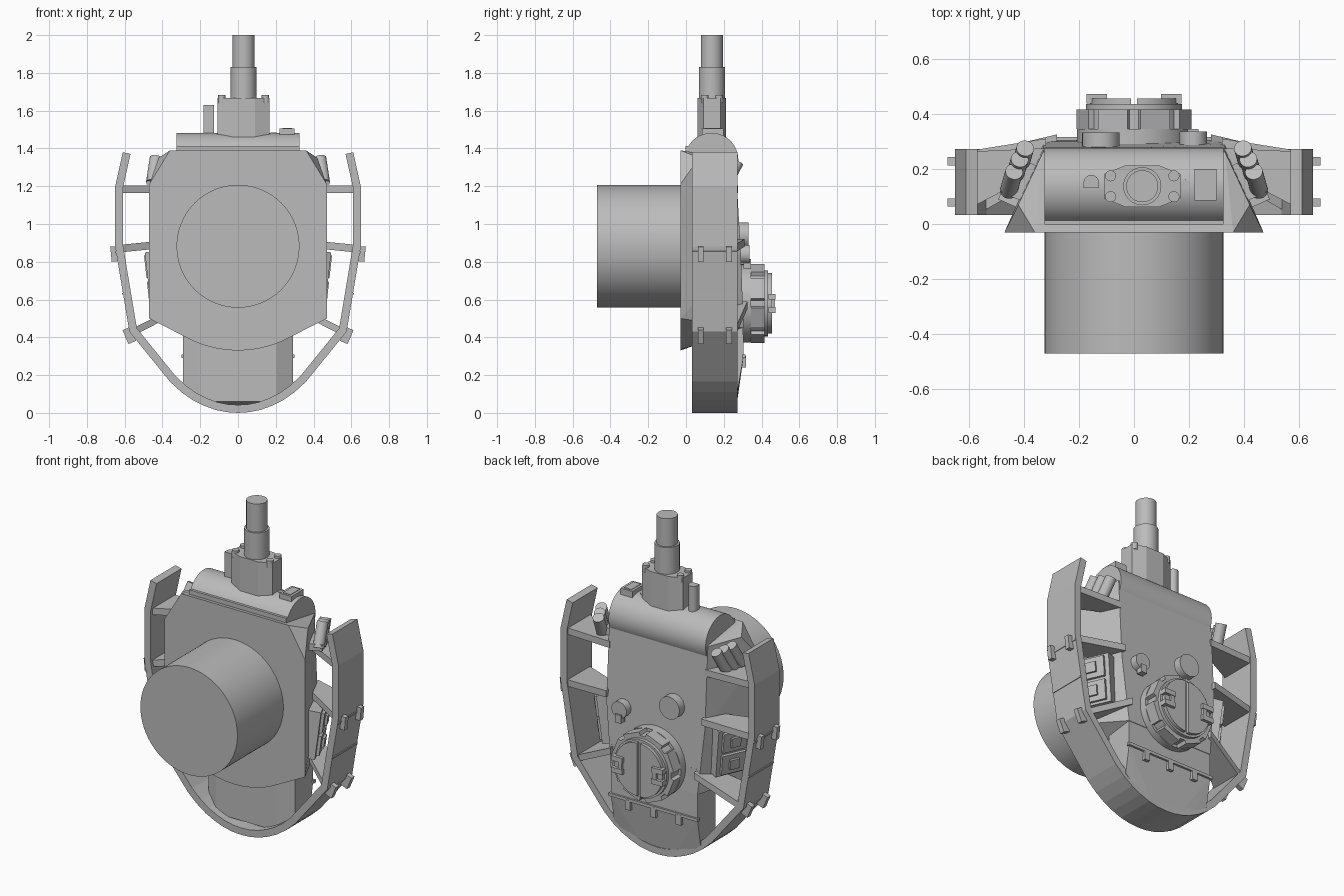
import bpy, bmesh, math
from mathutils import Vector, Matrix

cube = bpy.data.objects.get("Cube")
if cube:
    bpy.data.objects.remove(cube)

grey = bpy.data.materials.new("plain_grey")
grey.use_nodes = True
grey.diffuse_color = (0.5, 0.5, 0.5, 1)
grey.node_tree.nodes["Principled BSDF"].inputs["Base Color"].default_value = (0.5, 0.5, 0.5, 1)


def finish(name, bm, smooth=False):
    bmesh.ops.recalc_face_normals(bm, faces=bm.faces)
    mesh = bpy.data.meshes.new(name)
    bm.to_mesh(mesh)
    bm.free()
    mesh.materials.append(grey)
    obj = bpy.data.objects.new(name, mesh)
    bpy.context.collection.objects.link(obj)
    if smooth:
        bpy.ops.object.select_all(action='DESELECT')
        obj.select_set(True)
        bpy.context.view_layer.objects.active = obj
        bpy.ops.object.shade_smooth_by_angle(angle=math.radians(35))
    return obj


def hull(name, points, smooth=False):
    bm = bmesh.new()
    for p in points:
        bm.verts.new(p)
    res = bmesh.ops.convex_hull(bm, input=bm.verts)
    junk = {g for g in res["geom_interior"] + res["geom_unused"] if isinstance(g, bmesh.types.BMVert)}
    bmesh.ops.delete(bm, geom=list(junk), context='VERTS')
    bmesh.ops.dissolve_limit(bm, angle_limit=0.02, verts=bm.verts, edges=bm.edges)
    return finish(name, bm, smooth)


def mirrored(points):
    return [(s * x, y, z) for x, y, z in points for s in (1, -1)]


def box(name, center, size, rot=None):
    bm = bmesh.new()
    m = Matrix.Translation(center) @ (rot or Matrix()) @ Matrix.Diagonal((*size, 1))
    bmesh.ops.create_cube(bm, size=1, matrix=m)
    return finish(name, bm)


def rod(name, a, b, r, sides=48):
    a, b = Vector(a), Vector(b)
    bm = bmesh.new()
    rot = (b - a).to_track_quat('Z', 'Y').to_matrix().to_4x4()
    bmesh.ops.create_cone(bm, cap_ends=True, segments=sides, radius1=r, radius2=r,
                          depth=(b - a).length, matrix=Matrix.Translation((a + b) / 2) @ rot)
    return finish(name, bm, sides > 8)


# Turret ring drum
rod("ring_drum", (0, -0.47, 0.882), (0, 0, 0.882), 0.325, 96)

# Main body: flat floor plate with a rounded end, tapering to the roof
floor = [(0.36, -0.03, 1.39), (0.47, -0.03, 1.21), (0.47, -0.03, 0.5)]
floor += [(0.58 * math.sin(t), -0.03, 0.91 - 0.58 * math.cos(t))
          for t in [math.radians(6 * i) for i in range(8)]]
roof = [(0.42, 0.07, 1.35), (0.33, 0.262, 1.342), (0.33, 0.29, 0.85), (0.29, 0.305, 0.45)]
hull("body", mirrored(floor + roof))

# Rear bustle reaching down to the rail
hull("bustle", mirrored([(0.205, 0.08, 0.5), (0.29, 0.13, 0.5), (0.205, 0.08, 0.06),
                         (0.29, 0.13, 0.13), (0.29, 0.30, 0.6), (0.29, 0.305, 0.3),
                         (0.29, 0.275, 0.13), (0.2, 0.268, 0.06), (0.1, 0.265, 0.02)]))

# Wraparound basket rail
half = [(0.61, 1.38), (0.65, 1.2), (0.65, 0.88), (0.575, 0.43), (0.36, 0.165),
        (0.3, 0.11), (0.24, 0.068), (0.18, 0.038), (0.12, 0.016), (0.06, 0.004)]
path = half + [(0, 0)] + [(-x, z) for x, z in reversed(half)]
bm = bmesh.new()
rows = [[bm.verts.new((x, y, z)) for x, z in path] for y in (0.033, 0.272)]
for i in range(len(path) - 1):
    bm.faces.new((rows[0][i], rows[0][i + 1], rows[1][i + 1], rows[1][i]))
rail = finish("basket_rail", bm)
inward = rail.data.polygons[0].normal.x < 0
solid = rail.modifiers.new("thickness", 'SOLIDIFY')
solid.thickness = 0.042
solid.offset = 1 if inward else -1
solid.use_even_offset = True

for s, side in ((1, "left"), (-1, "right")):
    # Rail struts, broad at the rail and narrow at the body
    for n, (xo, zo, xi, zi, yi) in enumerate([(0.62, 1.185, 0.32, 1.185, 0.275),
                                              (0.62, 0.87, 0.32, 0.9, 0.31),
                                              (0.55, 0.43, 0.28, 0.57, 0.325)]):
        hull(f"strut_{side}_{n}", [(s * x, y, z + d) for x, z, ys in
             ((xo, zo, (0.045, 0.262)), (xi, zi, (0.2, yi))) for y in ys for d in (-0.02, 0.02)])
    # Rail clamps
    for n, (x, z, tilt) in enumerate([(0.65, 0.842, 0.1), (0.575, 0.41, 0.4)]):
        for y in (0.078, 0.228):
            box(f"clamp_{side}_{n}", (s * x, y, z), (0.045, 0.03, 0.08), Matrix.Rotation(s * tilt, 4, 'Y'))
    # Rail seam bands
    for z in (0.85, 0.63):
        x = 0.65 - (0.88 - z) / 6
        box(f"rail_band_{side}", (s * x, 0.152, z), (0.009, 0.235, 0.012), Matrix.Rotation(s * 0.16, 4, 'Y'))
    # Grenade launchers
    for n, (x, y, z) in enumerate([(0.435, 0.19, 1.35), (0.415, 0.235, 1.34), (0.395, 0.275, 1.33)]):
        rod(f"launcher_{side}_{n}", (s * (x + 0.02), y - 0.07, z - 0.13), (s * x, y, z), 0.032, 24)
    box(f"launcher_bracket_{side}", (s * 0.41, 0.16, 1.23), (0.1, 0.14, 0.04), Matrix.Rotation(s * 0.4, 4, 'Z'))
    # Side stowage boxes with raised square lids
    rot = Matrix.Rotation(s * 0.42, 4, 'Z') @ Matrix.Rotation(s * 0.12, 4, 'Y')
    at = Matrix.Translation((s * 0.405, 0.16, 0.71)) @ rot
    box(f"stowage_{side}", at.translation, (0.07, 0.2, 0.29), rot)
    for dz in (-0.07, 0.07):
        box(f"stowage_lid_{side}", at @ Vector((s * 0.04, 0, dz)), (0.025, 0.15, 0.12), rot)
        box(f"stowage_latch_{side}", at @ Vector((s * 0.055, 0, dz)), (0.022, 0.06, 0.06), rot)

# Curved mantlet
rod("mantlet", (-0.325, 0.135, 1.34), (0.325, 0.135, 1.34), 0.142, 64)
box("mantlet_lip", (0, 0.01, 1.395), (0.65, 0.025, 0.035))
box("sight_hood", (0.26, 0.142, 1.475), (0.08, 0.115, 0.06))
box("sight_window", (0.26, 0.142, 1.506), (0.05, 0.09, 0.005))
rod("sight_port", (0.187, 0.145, 1.44), (0.187, 0.145, 1.485), 0.016, 20)

# Gun with faceted mount, bolts and side barrel
gx, gy = 0.03, 0.137
hull("gun_mount", [(gx + s * x, gy + t * y, z) for x, y in ((0.138, 0.045), (0.06, 0.076))
                   for s in (1, -1) for t in (1, -1) for z in (1.42, 1.668)])
for s in (1, -1):
    for t in (1, -1):
        c = (gx + s * 0.115, gy + t * 0.038)
        rod("mount_bolt", (*c, 1.64), (*c, 1.682), 0.02, 20)
rod("barrel_sleeve", (gx, gy, 1.6), (gx, gy, 1.83), 0.069)
rod("barrel", (gx, gy, 1.8), (gx, gy, 2.0), 0.058)
hull("side_barrel", [(-0.155 + 0.028 * math.cos(a), 0.15 + 0.028 * math.sin(a), z)
     for a in [math.pi * i / 12 for i in range(13)] for z in (1.42, 1.63)]
     + [(x, 0.13, z) for x in (-0.183, -0.127) for z in (1.42, 1.63)], True)

# Commander's cupola with split hatch
cz = 0.58
for name, y0, y1, r in (("cupola_base", 0.27, 0.345, 0.207), ("cupola_ring", 0.34, 0.415, 0.19),
                        ("cupola_collar", 0.41, 0.435, 0.175)):
    rod(name, (0, y0, cz), (0, y1, cz), r, 64)
for i in range(8):
    a = math.pi * (i + 0.5) / 4
    box("vision_block", (0.18 * math.cos(a), 0.38, cz + 0.18 * math.sin(a)), (0.045, 0.07, 0.115),
        Matrix.Rotation(-a, 4, 'Y'))
for s in (1, -1):
    arc = [math.pi * (i / 24 - 0.5) for i in range(25)]
    hull("hatch_leaf", [(s * (0.01 + 0.15 * math.cos(a)), y, cz + 0.16 * math.sin(a))
                        for a in arc for y in (0.43, 0.455)], True)
    for dz in (-0.035, 0.035):
        box("hatch_hinge", (s * 0.135, 0.455, cz + dz), (0.075, 0.035, 0.03))
    box("hatch_hinge_bar", (s * 0.115, 0.46, cz), (0.025, 0.02, 0.09))

# Roof covers
rod("round_cover", (-0.12, 0.27, 0.94), (-0.12, 0.332, 0.94), 0.068, 40)
rod("small_cover", (0.215, 0.27, 0.84), (0.215, 0.335, 0.84), 0.05, 40)
box("cover_latch", (0.215, 0.325, 0.79), (0.04, 0.04, 0.05))

# Rear roof strip with tabs
box("rear_strip", (0, 0.306, 0.3), (0.6, 0.02, 0.018))
for x in (-0.17, 0, 0.17):
    box("strip_tab", (x, 0.303, 0.27), (0.035, 0.028, 0.06))
